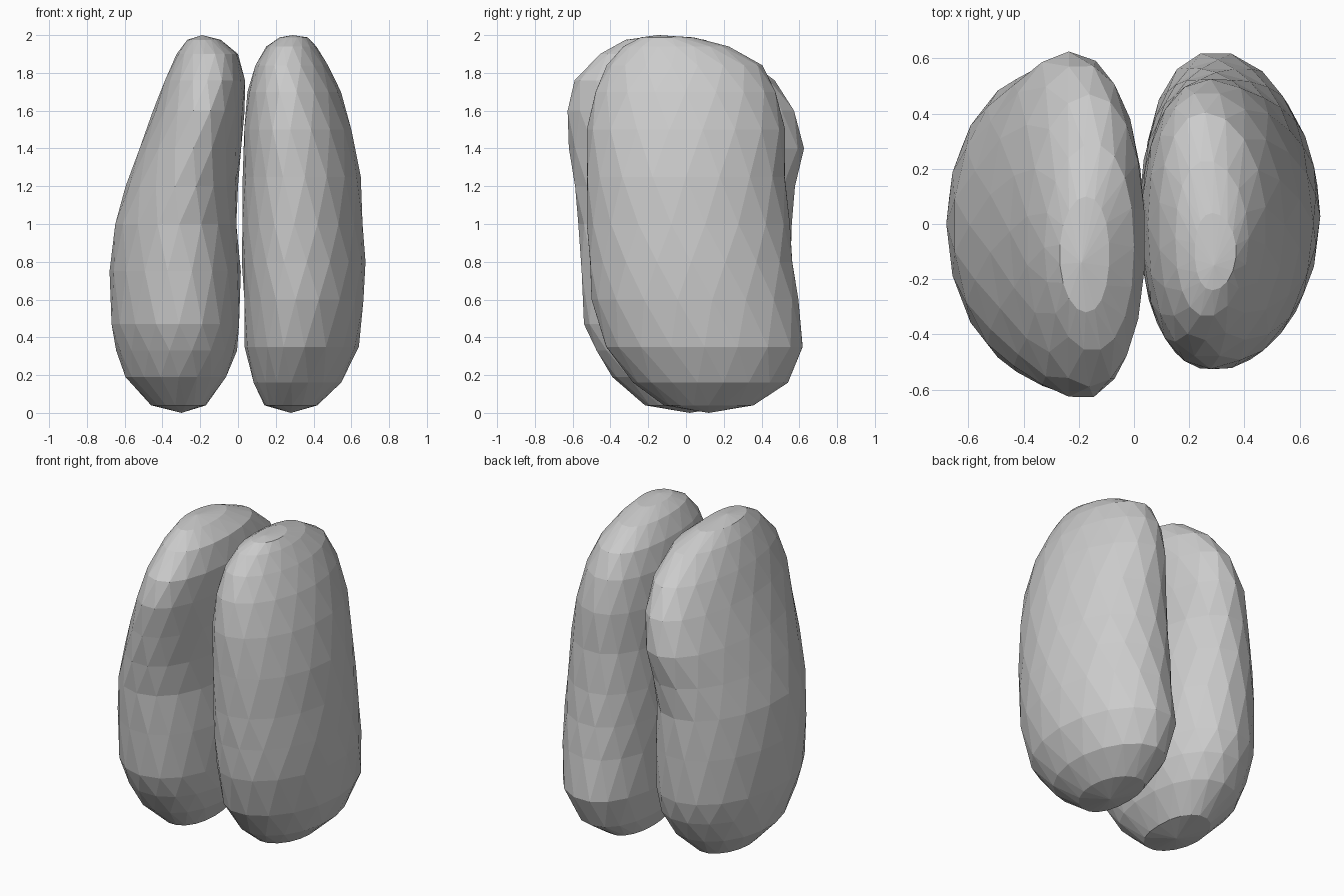
import bpy, bmesh, math

if "Cube" in bpy.data.objects:
    bpy.data.objects.remove(bpy.data.objects["Cube"])

SIDES = 18

# One flat grey for the whole model
grey = bpy.data.materials.new("light grey")
grey.diffuse_color = (0.6, 0.6, 0.6, 1)
grey.use_nodes = True
grey.node_tree.nodes["Principled BSDF"].inputs["Base Color"].default_value = grey.diffuse_color


def lobe(name, side, ridge, rings, bottom, top):
    """Faceted lobe of staggered rings (z, xmin, xmax, ymin, ymax) closed by two poles.
    side is the outer x direction, ridge the inner share of the width at the deepest point."""
    bm = bmesh.new()
    loops = []
    for i, (z, x0, x1, y0, y1) in enumerate(rings):
        width = x1 - x0
        inner, outer = width * ridge, width * (1 - ridge)
        cx = x0 + inner if side > 0 else x1 - inner
        cy, ry = (y0 + y1) / 2, (y1 - y0) / 2
        loop = []
        for k in range(SIDES):
            a = 2 * math.pi * (k + 0.5 * (i % 2)) / SIDES
            c, s = math.cos(a), math.sin(a)
            out = c * side > 0
            # fuller towards the middle gap, rounder outside
            p = 1.02 if out else 0.9
            px = math.copysign(abs(c) ** p, c) * (outer if out else inner)
            py = math.copysign(abs(s) ** p, s) * ry
            loop.append(bm.verts.new((cx + px, cy + py, z)))
        loops.append(loop)
    # triangle strips between staggered rings
    for i in range(len(loops) - 1):
        a, b = loops[i], loops[i + 1]
        for k in range(SIDES):
            n = (k + 1) % SIDES
            if i % 2 == 0:
                bm.faces.new((a[k], a[n], b[k]))
                bm.faces.new((a[n], b[n], b[k]))
            else:
                bm.faces.new((a[k], b[n], b[k]))
                bm.faces.new((a[k], a[n], b[n]))
    # end caps
    lo, hi = bm.verts.new(bottom), bm.verts.new(top)
    for k in range(SIDES):
        n = (k + 1) % SIDES
        bm.faces.new((lo, loops[0][n], loops[0][k]))
        bm.faces.new((hi, loops[-1][k], loops[-1][n]))
    bmesh.ops.recalc_face_normals(bm, faces=bm.faces)
    me = bpy.data.meshes.new(name)
    bm.to_mesh(me)
    bm.free()
    me.materials.append(grey)
    ob = bpy.data.objects.new(name, me)
    bpy.context.collection.objects.link(ob)
    return ob


# Left lobe: leans inward and swells front and back near the top
lobe("left_lobe", -1, 0.47, [
    (0.04, -0.46, -0.17, -0.22, 0.26),
    (0.19, -0.60, -0.06, -0.39, 0.43),
    (0.33, -0.645, -0.005, -0.48, 0.51),
    (0.47, -0.675, 0.01, -0.54, 0.55),
    (0.75, -0.68, 0.015, -0.56, 0.56),
    (1.00, -0.655, -0.005, -0.57, 0.56),
    (1.20, -0.595, 0.00, -0.595, 0.585),
    (1.40, -0.525, 0.02, -0.62, 0.625),
    (1.60, -0.45, 0.035, -0.635, 0.58),
    (1.76, -0.39, 0.04, -0.59, 0.47),
    (1.90, -0.325, 0.00, -0.46, 0.29),
    (1.975, -0.27, -0.09, -0.32, 0.10),
], (-0.30, 0.02, 0.0), (-0.19, -0.14, 2.0))

# Right lobe: more upright, with a bulge low at the back
lobe("right_lobe", 1, 0.43, [
    (0.04, 0.14, 0.42, -0.12, 0.36),
    (0.16, 0.08, 0.55, -0.28, 0.54),
    (0.35, 0.035, 0.64, -0.43, 0.625),
    (0.60, 0.03, 0.67, -0.50, 0.595),
    (0.80, 0.02, 0.675, -0.515, 0.57),
    (1.00, 0.02, 0.665, -0.525, 0.55),
    (1.25, 0.025, 0.65, -0.53, 0.53),
    (1.50, 0.03, 0.605, -0.525, 0.525),
    (1.70, 0.05, 0.545, -0.485, 0.48),
    (1.84, 0.09, 0.48, -0.42, 0.405),
    (1.94, 0.15, 0.415, -0.335, 0.23),
    (1.988, 0.22, 0.37, -0.24, 0.04),
], (0.28, 0.12, 0.0), (0.29, -0.15, 2.0))
